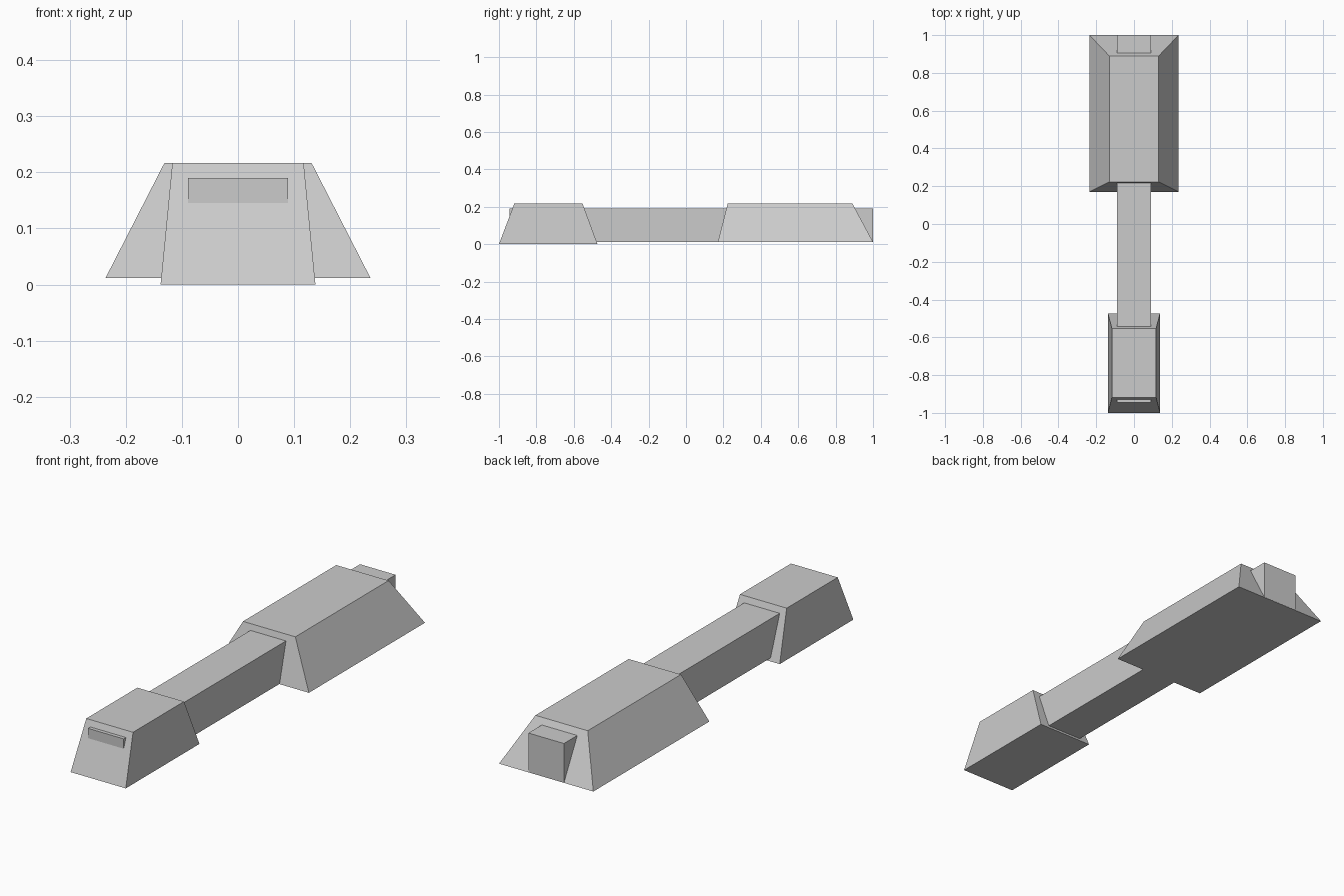
import bpy
import bmesh

cube = bpy.data.objects.get("Cube")
if cube:
    bpy.data.objects.remove(cube, do_unlink=True)

# Single plain grey finish
grey = bpy.data.materials.new("plain_grey")
grey.use_nodes = True
colour = (0.6, 0.6, 0.6, 1)
grey.diffuse_color = colour
grey.node_tree.nodes["Principled BSDF"].inputs["Base Color"].default_value = colour


def tapered_block(name, bottom, top):
    """Block between two rectangles, each given as (half width, y front, y back, z)."""
    bm = bmesh.new()
    rings = []
    for w, y0, y1, z in (bottom, top):
        corners = ((-w, y0), (w, y0), (w, y1), (-w, y1))
        rings.append([bm.verts.new((x, y, z)) for x, y in corners])
    low, high = rings
    bm.faces.new(low[::-1])
    bm.faces.new(high)
    for i in range(4):
        j = (i + 1) % 4
        bm.faces.new((low[i], low[j], high[j], high[i]))
    mesh = bpy.data.meshes.new(name)
    bm.to_mesh(mesh)
    bm.free()
    mesh.materials.append(grey)
    obj = bpy.data.objects.new(name, mesh)
    bpy.context.collection.objects.link(obj)
    return obj


# Long bar running through both end blocks
tapered_block("centre_bar", (0.089, -0.945, 1.0, 0.013), (0.089, -0.945, 1.0, 0.19))

# Narrow front block and wide rear block, both with sloping sides
tapered_block("front_block", (0.138, -1.0, -0.473, 0.0), (0.117, -0.918, -0.553, 0.217))
tapered_block("rear_block", (0.236, 0.17, 1.0, 0.012), (0.131, 0.223, 0.89, 0.217))
